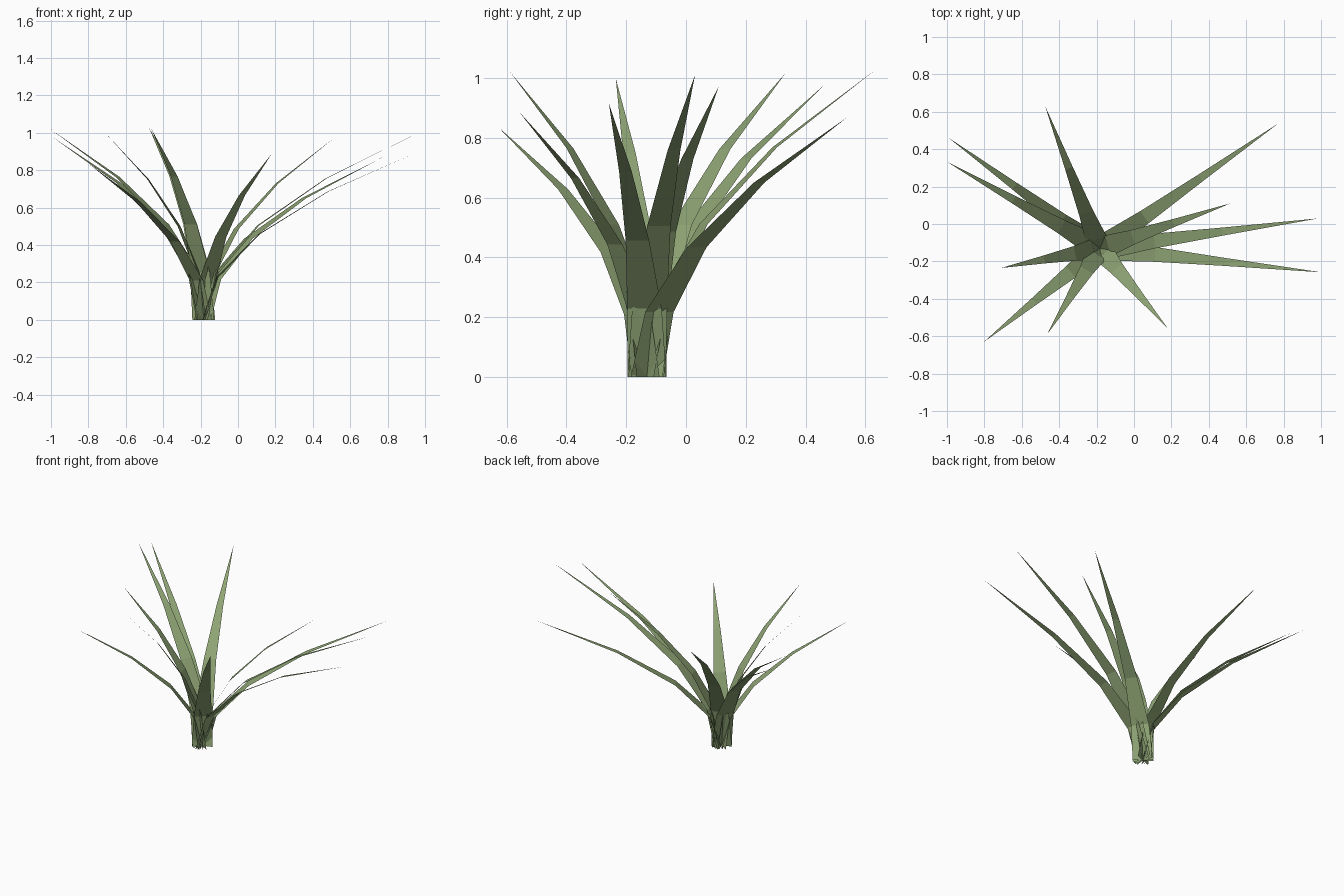
import bpy
from mathutils import Vector

if "Cube" in bpy.data.objects:
    bpy.data.objects.remove(bpy.data.objects["Cube"])

# Shared leaf colour
green = bpy.data.materials.new("leaf_green")
green.diffuse_color = (0.27, 0.37, 0.175, 1)
green.use_nodes = True
green.node_tree.nodes["Principled BSDF"].inputs["Base Color"].default_value = green.diffuse_color

CENTRE = Vector((-0.183, -0.131, 0))
WIDTHS = [0.131, 0.116, 0.079, 0.043]   # blade width at each joint, then a point

# Tip position of every leaf
TIPS = [
    (-0.475, 0.63, 1.025), (-0.99, 0.46, 0.975), (-1.0, 0.333, 1.017),
    (-0.71, -0.235, 0.999), (-0.802, -0.63, 0.838), (-0.463, -0.588, 1.02),
    (0.18, -0.558, 0.887), (1.0, -0.258, 0.915), (0.985, 0.03, 1.01),
    (0.772, 0.538, 0.868), (0.515, 0.11, 0.973),
]


def leaf(name, tip):
    """Flat tapering blade that arches outward along a parabola."""
    reach = Vector((tip[0], tip[1], 0)) - CENTRE
    side = Vector((-reach.y, reach.x, 0)).normalized()
    verts = []
    for k, w in enumerate(WIDTHS):
        t = k / len(WIDTHS)
        mid = CENTRE + reach * t * t + Vector((0, 0, tip[2] * t))
        verts += [mid - side * w / 2, mid + side * w / 2]
    verts.append(Vector(tip))
    faces = [(i + 1, i + 3, i + 2, i) for i in (0, 2, 4)] + [(7, 8, 6)]
    mesh = bpy.data.meshes.new(name)
    mesh.from_pydata(verts, [], faces)
    mesh.materials.append(green)
    obj = bpy.data.objects.new(name, mesh)
    bpy.context.collection.objects.link(obj)


# Rosette of leaves crossing at a common base
for n, tip in enumerate(TIPS, 1):
    leaf(f"leaf_{n:02d}", tip)
